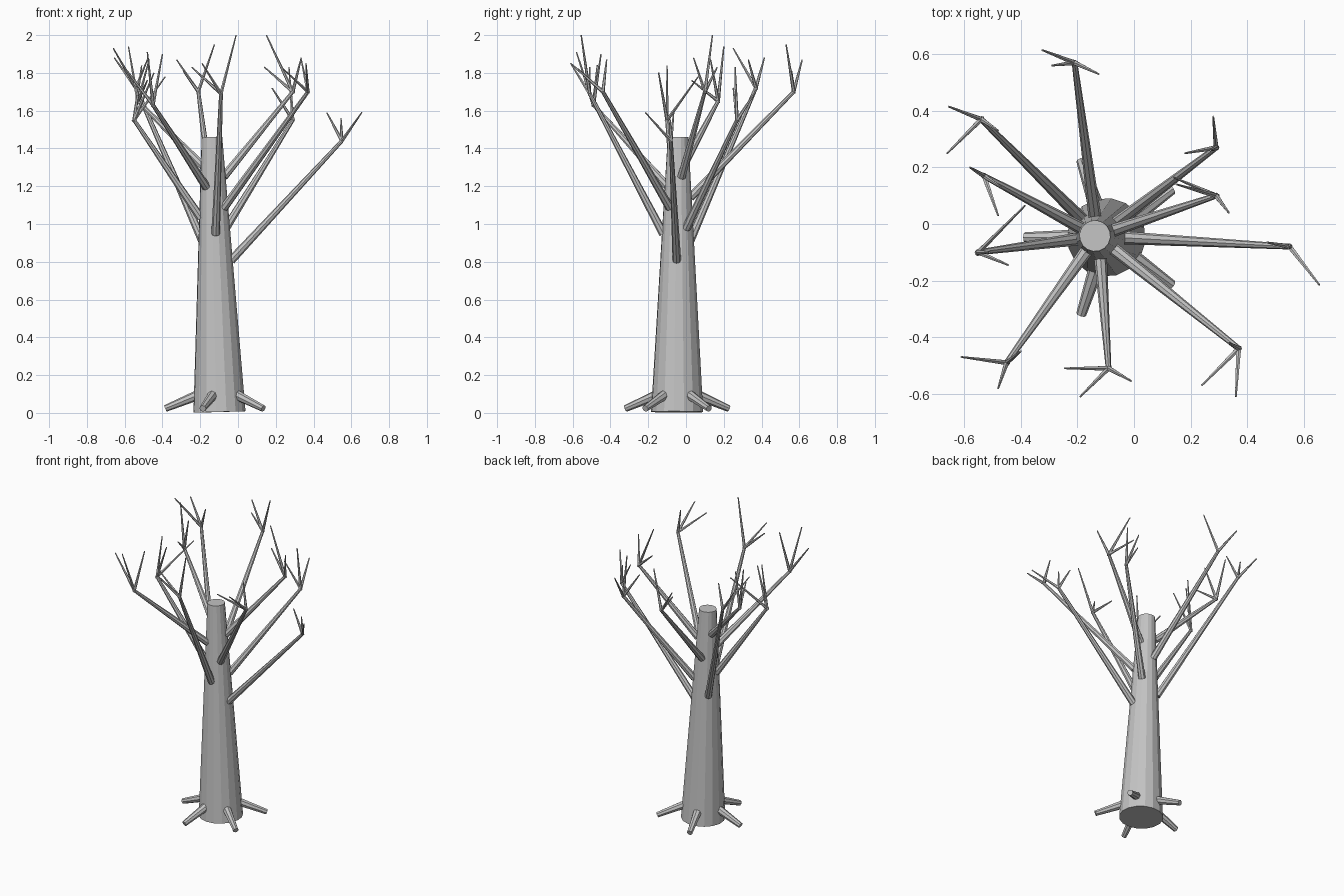
import bpy, bmesh, math
from mathutils import Vector, Matrix

if "Cube" in bpy.data.objects:
    bpy.data.objects.remove(bpy.data.objects["Cube"], do_unlink=True)

bark = bpy.data.materials.new("grey_bark")
bark.use_nodes = True
bark.diffuse_color = (0.55, 0.55, 0.55, 1)
bark.node_tree.nodes["Principled BSDF"].inputs["Base Color"].default_value = (0.55, 0.55, 0.55, 1)


def add_limb(bm, start, end, r1, r2, sides):
    """Tapered, capped cylinder between two points."""
    axis = end - start
    turn = axis.to_track_quat('Z', 'Y').to_matrix().to_4x4()
    bmesh.ops.create_cone(bm, cap_ends=True, segments=sides, radius1=r1, radius2=r2,
                          depth=axis.length,
                          matrix=Matrix.Translation((start + end) / 2) @ turn)


def finish(bm, name):
    mesh = bpy.data.meshes.new(name)
    bm.to_mesh(mesh)
    bm.free()
    mesh.materials.append(bark)
    bpy.context.collection.objects.link(bpy.data.objects.new(name, mesh))


# Trunk, leaning slightly
BASE, TOP = Vector((-0.098, -0.047, 0.005)), Vector((-0.138, -0.042, 1.46))
R_BASE, R_TOP = 0.139, 0.055
bm = bmesh.new()
add_limb(bm, BASE, TOP, R_BASE, R_TOP, 16)
finish(bm, "trunk")

# Five roots spread evenly around the base
for i in range(5):
    a = math.radians(36 + 72 * i)
    out = Vector((math.cos(a), math.sin(a), 0))
    bm = bmesh.new()
    add_limb(bm, BASE + out * 0.10 + Vector((0, 0, 0.095)),
             BASE + out * 0.287 + Vector((0, 0, 0.018)), 0.028, 0.018, 8)
    finish(bm, f"root_{i + 1}")

# Branches in rising order: height on trunk, fork point, three twig tips
branches = [
    (.805, (.55, -.08, 1.44), (.655, -.215, 1.59), (.47, -.065, 1.59), (.545, -.085, 1.56)),
    (.885, (-.54, .37, 1.72), (-.655, .415, 1.88), (-.66, .25, 1.93), (-.48, .33, 1.87)),
    (.945, (-.09, -.51, 1.69), (-.01, -.555, 2.0), (-.19, -.61, 1.85), (-.245, -.51, 1.83)),
    (.975, (.29, .27, 1.55), (.28, .38, 1.72), (.18, .25, 1.72), (.27, .26, 1.83)),
    (1.03, (-.55, -.10, 1.55), (-.385, .065, 1.78), (-.445, -.145, 1.8), (-.51, -.1, 1.84)),
    (1.085, (.37, -.44, 1.70), (.36, -.61, 1.85), (.24, -.57, 1.82), (.335, -.42, 1.87)),
    (1.14, (-.21, .57, 1.70), (-.325, .615, 1.87), (-.125, .53, 1.95), (-.29, .56, 1.81)),
    (1.195, (-.45, -.49, 1.63), (-.61, -.47, 1.84), (-.48, -.58, 1.91), (-.4, -.45, 1.9)),
    (1.25, (.29, .10, 1.70), (.15, .14, 2.0), (.335, .04, 1.88), (.14, .165, 1.83)),
    (1.305, (-.53, .17, 1.65), (-.58, .20, 1.94), (-.48, .03, 1.76), (-.47, .13, 1.87)),
]
for i, (height, *points) in enumerate(branches):
    fork, *tips = [Vector(p) for p in points]
    t = height / TOP.z
    core = BASE.lerp(TOP, t)
    out = Vector((fork.x - core.x, fork.y - core.y, 0)).normalized()
    start = core + out * (R_BASE + (R_TOP - R_BASE) * t) * 0.9
    bm = bmesh.new()
    add_limb(bm, start, fork, 0.023, 0.010, 8)
    finish(bm, f"branch_{i + 1}")
    bm = bmesh.new()
    for tip in tips:
        add_limb(bm, fork - (tip - fork) * 0.03, tip, 0.010, 0.0035, 6)
    finish(bm, f"twigs_{i + 1}")
